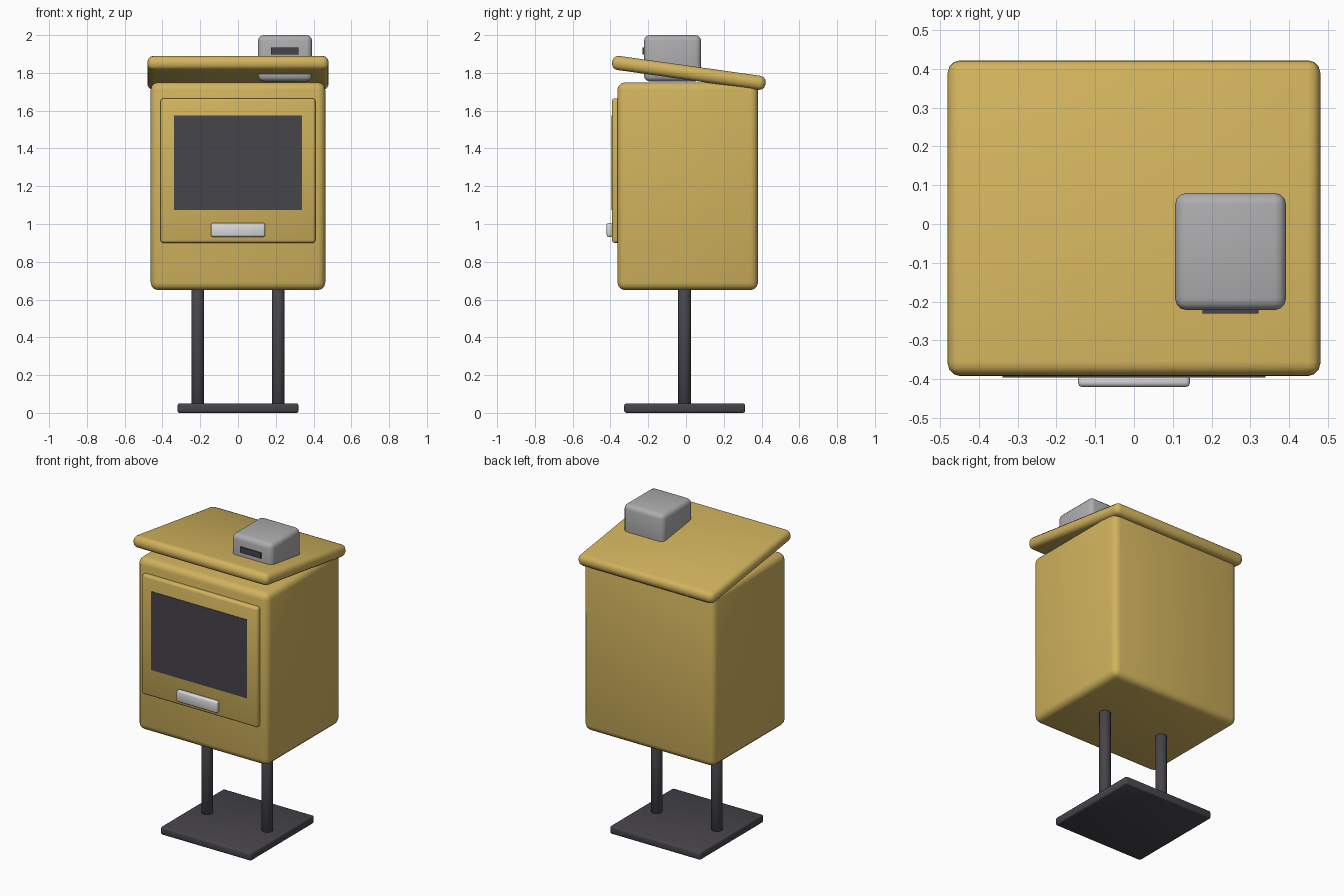
import bpy, math

if "Cube" in bpy.data.objects:
    bpy.data.objects.remove(bpy.data.objects["Cube"])


def material(name, rgb):
    m = bpy.data.materials.new(name)
    m.diffuse_color = (*rgb, 1)
    m.use_nodes = True
    m.node_tree.nodes["Principled BSDF"].inputs["Base Color"].default_value = m.diffuse_color
    return m


YELLOW = material("mustard_paint", (0.64, 0.45, 0.11))
DARK = material("dark_metal", (0.062, 0.058, 0.068))
GREY = material("grey_metal", (0.42, 0.42, 0.43))
LIGHT = material("light_handle", (0.70, 0.70, 0.70))


def finish(ob, name, mat, bevel, segments):
    ob.name = name
    ob.data.materials.append(mat)
    if bevel:
        mod = ob.modifiers.new("rounded_edges", "BEVEL")
        mod.width = bevel
        mod.segments = segments
        mod.limit_method = 'ANGLE'
        mod.angle_limit = math.radians(40)
        bpy.ops.object.modifier_apply(modifier=mod.name)
        bpy.ops.object.shade_smooth_by_angle(angle=math.radians(50))
    return ob


def box(name, x, y, z, mat, bevel=0.0, segments=2):
    """Box from (min, max) ranges on each axis."""
    centre = [(r[0] + r[1]) / 2 for r in (x, y, z)]
    bpy.ops.mesh.primitive_cube_add(size=1, location=centre)
    ob = bpy.context.object
    ob.scale = [r[1] - r[0] for r in (x, y, z)]
    bpy.ops.object.transform_apply(location=False, rotation=False, scale=True)
    return finish(ob, name, mat, bevel, segments)


# Stand: foot plate and two posts
box("foot_plate", (-0.32, 0.32), (-0.327, 0.313), (0, 0.05), DARK, 0.01)
for side, x in (("left", -0.213), ("right", 0.213)):
    bpy.ops.mesh.primitive_cylinder_add(vertices=16, radius=0.034, depth=0.64,
                                        location=(x, -0.008, 0.35))
    finish(bpy.context.object, side + "_post", DARK, 0.006, 1)

# Cabinet
box("cabinet_body", (-0.462, 0.462), (-0.363, 0.381), (0.65, 1.75), YELLOW, 0.04, 3)

# Door, window and handle
box("door", (-0.41, 0.41), (-0.392, -0.34), (0.90, 1.665), YELLOW, 0.014)
box("door_window", (-0.339, 0.339), (-0.395, -0.389), (1.073, 1.575), DARK)
box("door_handle", (-0.144, 0.144), (-0.42, -0.388), (0.932, 1.005), LIGHT, 0.01)

# Sloping roof, higher at the front
roof = box("roof", (-0.48, 0.48), (-0.395, 0.425), (1.7625, 1.8375), YELLOW, 0.032, 3)
roof.rotation_euler.x = math.radians(-8)

# Vent box through the roof with its slot
box("vent_box", (0.106, 0.392), (-0.222, 0.08), (1.755, 2.0), GREY, 0.03, 3)
box("vent_slot", (0.176, 0.321), (-0.23, -0.215), (1.898, 1.934), DARK)
